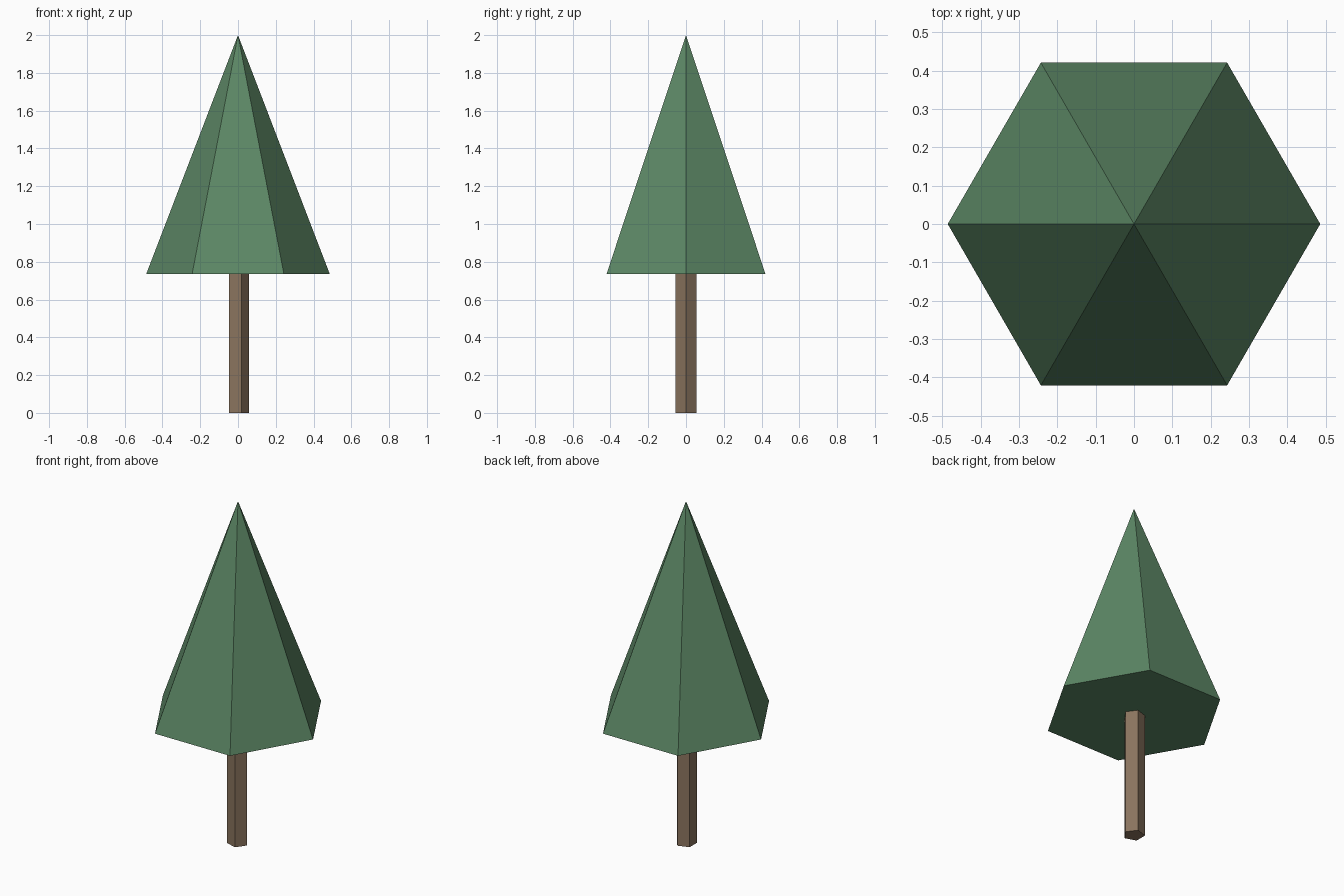
import bpy, bmesh, math

if "Cube" in bpy.data.objects:
    bpy.data.objects.remove(bpy.data.objects["Cube"])


def material(name, color):
    m = bpy.data.materials.new(name)
    m.diffuse_color = (*color, 1)
    m.use_nodes = True
    m.node_tree.nodes["Principled BSDF"].inputs["Base Color"].default_value = m.diffuse_color
    return m


def ring(bm, radius, sides, z):
    # regular polygon with its first corner on +x
    return [bm.verts.new((radius * math.cos(math.tau * i / sides),
                          radius * math.sin(math.tau * i / sides), z))
            for i in range(sides)]


def finish(bm, name, mat):
    bmesh.ops.recalc_face_normals(bm, faces=bm.faces)
    mesh = bpy.data.meshes.new(name)
    bm.to_mesh(mesh)
    bm.free()
    mesh.materials.append(mat)
    bpy.context.collection.objects.link(bpy.data.objects.new(name, mesh))


green = material("needle_green", (0.107, 0.242, 0.130))
brown = material("bark_brown", (0.254, 0.174, 0.112))

# Five-sided trunk, its top just inside the foliage
bm = bmesh.new()
low, high = ring(bm, 0.058, 5, 0), ring(bm, 0.058, 5, 0.74)
bm.faces.new(low)
bm.faces.new(high)
for i in range(5):
    j = (i + 1) % 5
    bm.faces.new((low[i], low[j], high[j], high[i]))
finish(bm, "trunk", brown)

# Six-sided foliage cone with a closed base
bm = bmesh.new()
base = ring(bm, 0.486, 6, 0.735)
tip = bm.verts.new((0, 0, 2))
bm.faces.new(base)
for i in range(6):
    bm.faces.new((base[i], base[(i + 1) % 6], tip))
finish(bm, "foliage", green)
